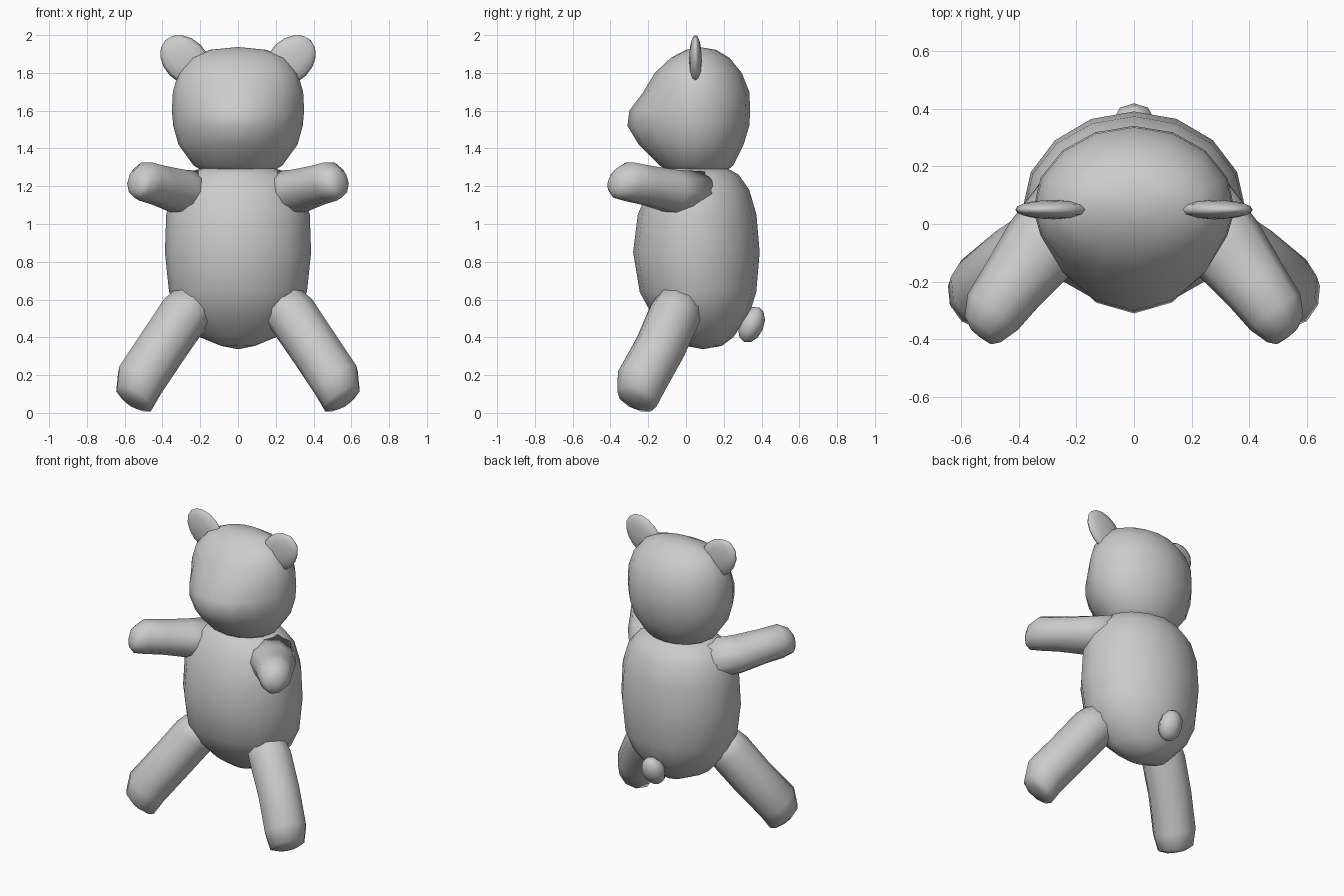
import bpy, bmesh, math
from mathutils import Vector, Matrix

if "Cube" in bpy.data.objects:
    bpy.data.objects.remove(bpy.data.objects["Cube"])

def finish(name, bm, mirror=False):
    bmesh.ops.recalc_face_normals(bm, faces=bm.faces[:])
    for f in bm.faces:
        f.smooth = True
    me = bpy.data.meshes.new(name)
    bm.to_mesh(me)
    bm.free()
    ob = bpy.data.objects.new(name, me)
    bpy.context.collection.objects.link(ob)
    if mirror:
        ob.modifiers.new("Mirror", 'MIRROR')
    return ob

def loft(name, rings, start, end, mirror=False):
    """Skin rings of points and close both ends with a pole."""
    bm = bmesh.new()
    loops = [[bm.verts.new(p) for p in r] for r in rings]
    n = len(loops[0])
    for a, b in zip(loops, loops[1:]):
        for i in range(n):
            j = (i + 1) % n
            bm.faces.new((a[i], a[j], b[j], b[i]))
    for loop, pole in ((loops[0], start), (loops[-1], end)):
        v = bm.verts.new(pole)
        for i in range(n):
            bm.faces.new((loop[i], loop[(i + 1) % n], v))
    return finish(name, bm, mirror)

def trunk(name, rows, mid, start, end, n=16):
    """Stacked rows: z, half width, front y, back y, front pointedness."""
    rings = []
    for z, w, yf, yb, k in rows:
        ring = []
        for i in range(n):
            a = 2 * math.pi * i / n
            c, s = math.cos(a), math.sin(a)
            m = min(max(mid, yf + 0.08), yb - 0.05)
            y = m + (yb - m) * s if s >= 0 else m - (m - yf) * abs(s) ** k
            ring.append((w * c, y, z))
        rings.append(ring)
    return loft(name, rings, start, end)

def limb(name, rows, n=10):
    """Rows along the limb: centre, horizontal radius, vertical radius."""
    d = (Vector(rows[-1][0]) - Vector(rows[0][0])).normalized()
    u = d.cross(Vector((0, 0, 1))).normalized()
    v = u.cross(d)
    rings = []
    for c, ru, rv in rows:
        angles = [2 * math.pi * i / n for i in range(n)]
        rings.append([Vector(c) + u * ru * math.cos(a) + v * rv * math.sin(a)
                      for a in angles])
    return loft(name, rings, rows[0][0], Vector(rows[-1][0]) + d * 0.005, True)

def blob(name, loc, size, axis, angle, mirror=False, seg=12, rows=8):
    bm = bmesh.new()
    m = (Matrix.Translation(loc) @ Matrix.Rotation(angle, 4, axis)
         @ Matrix.Diagonal((*size, 1)))
    bmesh.ops.create_uvsphere(bm, u_segments=seg, v_segments=rows, radius=1, matrix=m)
    return finish(name, bm, mirror)

# Plump torso
trunk("body", [
    (0.355, 0.09, 0.00, 0.19, 1), (0.40, 0.20, -0.06, 0.25, 1),
    (0.52, 0.31, -0.18, 0.335, 1), (0.64, 0.365, -0.245, 0.372, 1),
    (0.85, 0.387, -0.28, 0.39, 1), (1.05, 0.38, -0.255, 0.373, 1),
    (1.18, 0.345, -0.20, 0.335, 1), (1.26, 0.28, -0.15, 0.28, 1),
    (1.295, 0.20, -0.11, 0.22, 1)], 0.05, (0, 0.09, 0.337), (0, 0.07, 1.30))

# Head with pointed muzzle
trunk("head", [
    (1.27, 0.17, -0.08, 0.20, 1), (1.31, 0.235, -0.14, 0.25, 1.1),
    (1.42, 0.315, -0.25, 0.305, 1.3), (1.52, 0.343, -0.31, 0.335, 1.4),
    (1.60, 0.35, -0.30, 0.34, 1.4), (1.70, 0.345, -0.225, 0.335, 1.2),
    (1.80, 0.315, -0.165, 0.295, 1), (1.88, 0.25, -0.08, 0.23, 1),
    (1.922, 0.15, 0.0, 0.16, 1)], 0.05, (0, 0.06, 1.26), (0, 0.07, 1.937))

# Flat round ears
blob("ear", (0.279, 0.05, 1.867), (0.115, 0.034, 0.15), 'Y', math.pi / 4, True)

# Arms reaching forward
limb("arm", [
    ((0.20, 0.06, 1.16), 0.15, 0.125), ((0.32, -0.08, 1.175), 0.14, 0.118),
    ((0.42, -0.21, 1.205), 0.118, 0.108), ((0.49, -0.305, 1.225), 0.107, 0.107),
    ((0.525, -0.365, 1.215), 0.077, 0.08), ((0.53, -0.39, 1.21), 0.045, 0.045)])

# Splayed legs
limb("leg", [
    ((0.20, -0.01, 0.62), 0.12, 0.12), ((0.285, -0.06, 0.52), 0.137, 0.137),
    ((0.40, -0.135, 0.35), 0.135, 0.135), ((0.52, -0.235, 0.17), 0.135, 0.135),
    ((0.55, -0.26, 0.074), 0.112, 0.112), ((0.56, -0.265, 0.055), 0.06, 0.06)])

# Stub tail
blob("tail", (0, 0.347, 0.467), (0.08, 0.065, 0.10), 'X', -0.4, seg=8, rows=6)
